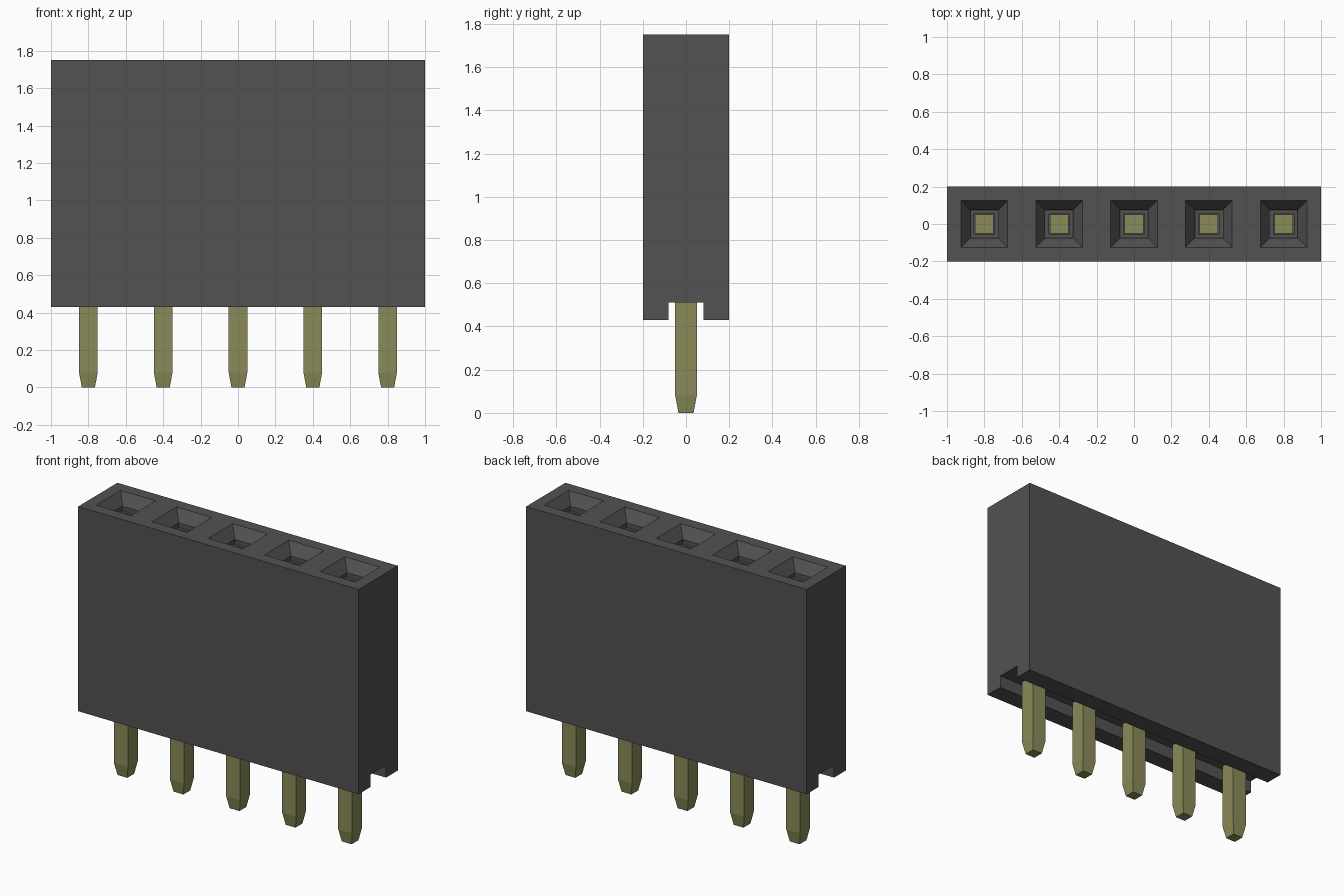
import bpy, bmesh

cube = bpy.data.objects.get("Cube")
if cube:
    bpy.data.objects.remove(cube, do_unlink=True)

COUNT, PITCH = 5, 0.4


def material(name, color):
    m = bpy.data.materials.new(name)
    m.use_nodes = True
    m.diffuse_color = (*color, 1)
    m.node_tree.nodes["Principled BSDF"].inputs["Base Color"].default_value = (*color, 1)
    return m


def finish(bm, name, mat):
    bmesh.ops.recalc_face_normals(bm, faces=bm.faces)
    me = bpy.data.meshes.new(name)
    bm.to_mesh(me)
    bm.free()
    me.materials.append(mat)
    ob = bpy.data.objects.new(name, me)
    bpy.context.collection.objects.link(ob)
    return ob


plastic = material("dark grey plastic", (0.085, 0.085, 0.085))
metal = material("dull gold metal", (0.26, 0.26, 0.10))

# Housing: grooved cross-section (y, z) swept along x, one cell per contact
profile = [(-0.2, 0.43), (-0.08, 0.43), (-0.08, 0.51), (0.08, 0.51),
           (0.08, 0.43), (0.2, 0.43), (0.2, 1.75), (-0.2, 1.75)]
bm = bmesh.new()
rings = [[bm.verts.new((-1 + PITCH * i, y, z)) for y, z in profile] for i in range(COUNT + 1)]
for a, b in zip(rings, rings[1:]):
    for k in range(len(profile)):
        n = (k + 1) % len(profile)
        bm.faces.new((a[k], a[n], b[n], b[k]))
bm.faces.new(rings[0])
bm.faces.new(rings[-1][::-1])
bmesh.ops.recalc_face_normals(bm, faces=bm.faces)

# Sockets: rim, funnel, short shaft, ledge, then the deep contact hole
sockets = [f for f in bm.faces if f.calc_center_median().z > 1.74]
for thickness, depth in [(0.075, 0), (0.05, -0.07), (0, -0.03), (0.02, 0), (0, -0.8)]:
    bm.normal_update()
    bmesh.ops.inset_individual(bm, faces=sockets, thickness=thickness,
                               depth=depth, use_even_offset=True)
finish(bm, "housing", plastic)

# Pins: square posts with tapered tips, reaching up into the contact holes
for i in range(COUNT):
    bm = bmesh.new()
    x = (i - (COUNT - 1) / 2) * PITCH
    loops = [[bm.verts.new((x + sx * h, sy * h, z))
              for sx, sy in ((-1, -1), (1, -1), (1, 1), (-1, 1))]
             for h, z in ((0.035, 0), (0.05, 0.08), (0.05, 0.9))]
    for a, b in zip(loops, loops[1:]):
        for k in range(4):
            n = (k + 1) % 4
            bm.faces.new((a[k], a[n], b[n], b[k]))
    bm.faces.new(loops[0][::-1])
    bm.faces.new(loops[-1])
    finish(bm, f"pin_{i + 1}", metal)
